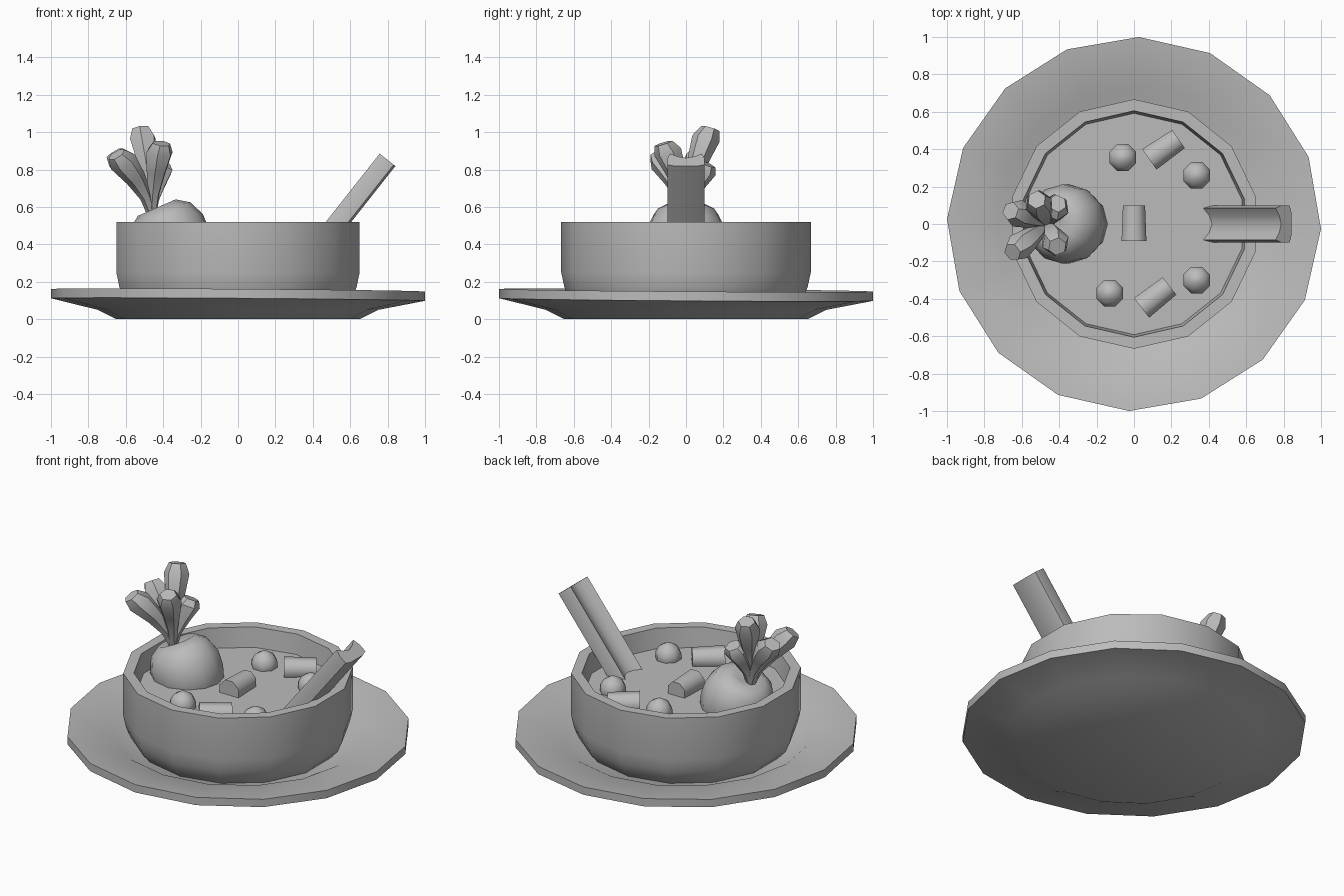
import bpy, bmesh, math
from mathutils import Vector, Matrix

cube = bpy.data.objects.get("Cube")
if cube:
    bpy.data.objects.remove(cube, do_unlink=True)

clay = bpy.data.materials.new("plain grey")
clay.use_nodes = True
GREY = (0.5, 0.5, 0.5, 1)
clay.diffuse_color = GREY
clay.node_tree.nodes["Principled BSDF"].inputs["Base Color"].default_value = GREY


def loft(name, rings, matrix=Matrix(), angle=32):
    """Skin a list of point rings, cap both ends and smooth the soft edges."""
    bm = bmesh.new()
    loops = [[bm.verts.new(matrix @ Vector(p)) for p in ring] for ring in rings]
    n = len(loops[0])
    for a, b in zip(loops, loops[1:]):
        for i in range(n):
            j = (i + 1) % n
            bm.faces.new((a[i], a[j], b[j], b[i]))
    bm.faces.new(loops[0][::-1])
    bm.faces.new(loops[-1])
    bmesh.ops.recalc_face_normals(bm, faces=bm.faces)
    mesh = bpy.data.meshes.new(name)
    bm.to_mesh(mesh)
    bm.free()
    mesh.materials.append(clay)
    obj = bpy.data.objects.new(name, mesh)
    bpy.context.collection.objects.link(obj)
    bpy.ops.object.select_all(action='DESELECT')
    obj.select_set(True)
    bpy.context.view_layer.objects.active = obj
    bpy.ops.object.shade_smooth_by_angle(angle=math.radians(angle))
    return obj


def circle(r, z, sides, turn=0.0):
    return [(r * math.cos(turn + math.tau * i / sides),
             r * math.sin(turn + math.tau * i / sides), z) for i in range(sides)]


def lathe(name, profile, sides, turn=0.0, matrix=Matrix(), angle=32):
    return loft(name, [circle(r, z, sides, turn) for r, z in profile], matrix, angle)


def aim(origin, direction):
    return Matrix.Translation(origin) @ Vector(direction).to_track_quat('Z', 'Y').to_matrix().to_4x4()


# Plate, with a rim that leans slightly
plate = lathe("plate", [(0.65, 0), (0.75, 0.05), (1, 0.105), (1, 0.155),
                        (0.73, 0.12), (0.64, 0.065)], 16, math.radians(-1.5))
for v in plate.data.vertices:
    if v.co.z > 0.1:
        v.co.z -= 0.007 * (v.co.x + v.co.y)

# Bowl and the soup surface inside it
lathe("bowl", [(0.58, 0.06), (0.625, 0.11), (0.65, 0.17), (0.667, 0.25),
               (0.667, 0.52), (0.605, 0.52), (0.59, 0.38)], 14, math.pi / 2)
lathe("soup", [(0.595, 0.37), (0.592, 0.395)], 14, math.pi / 2)

# Turnip root leaning toward the rim
lathe("turnip_root", [(0.09, -0.25), (0.185, -0.15), (0.21, -0.06), (0.212, 0.03),
                      (0.175, 0.115), (0.11, 0.16), (0.04, 0.14)], 12,
      matrix=aim((-0.37, 0, 0.45), (-0.4, 0, 0.92)), angle=60)

# Turnip stalks fanning out from the crown and bending upright
crown = Vector((-0.46, 0, 0.56))
tips = [(-0.52, 0.13, 1.02), (-0.65, -0.15, 0.88), (-0.66, 0.07, 0.89),
        (-0.41, -0.12, 0.94), (-0.41, 0.11, 0.83)]
for k, tip in enumerate(tips, 1):
    reach = Vector(tip) - crown
    side = Vector((reach.x, reach.y, 0))
    facing = reach.to_track_quat('Z', 'Y').to_matrix()
    rings = []
    for t, r in ((0, 0.025), (0.3, 0.033), (0.6, 0.055), (0.88, 0.075), (1, 0.05)):
        centre = crown + reach * t - side * 0.6 * t * (1 - t)
        rings.append([centre + facing @ Vector(p) for p in circle(r, 0, 6)])
    loft(f"turnip_stalk_{k}", rings, angle=40)

# Celery stick: a channelled section swept along a leaning axis
half = [(0.06, -0.002), (0.1, 0.01), (0.1, 0.06), (0.085, 0.105), (0.045, 0.08)]
section = half + [(0, 0.068)] + [(-y, n) for y, n in reversed(half)]
along = Vector((0.62, 0, 0.785))
inward = Vector((-0.785, 0, 0.62))
top = Vector((0.84, 0, 0.82))
loft("celery_stick", [[top - along * d + inward * n + Vector((0, y, 0)) for y, n in section]
                      for d in (0.64, 0)], angle=40)

# Peas floating on the soup
for k, (x, y) in enumerate([(-0.06, 0.355), (0.335, 0.26), (-0.13, -0.37), (0.335, -0.3)], 1):
    steps = [math.radians(a) for a in (-75, -45, -15, 15, 45, 75, 89)]
    lathe(f"pea_{k}", [(0.08 * math.cos(a), 0.08 * math.sin(a)) for a in steps], 8,
          math.pi / 8, Matrix.Translation((x, y, 0.41)), angle=50)

# Vegetable chunks lying on their sides
for k, (x, y, heading) in enumerate([(0, 0.005, 90), (0.16, 0.4, 35), (0.115, -0.39, 38)], 1):
    a = math.radians(heading)
    direction = (math.cos(a), math.sin(a), 0)
    lathe(f"vegetable_chunk_{k}", [(0.072, -0.095), (0.064, 0.095)], 8, math.pi / 8,
          aim((x, y, 0.42), direction), angle=50)
